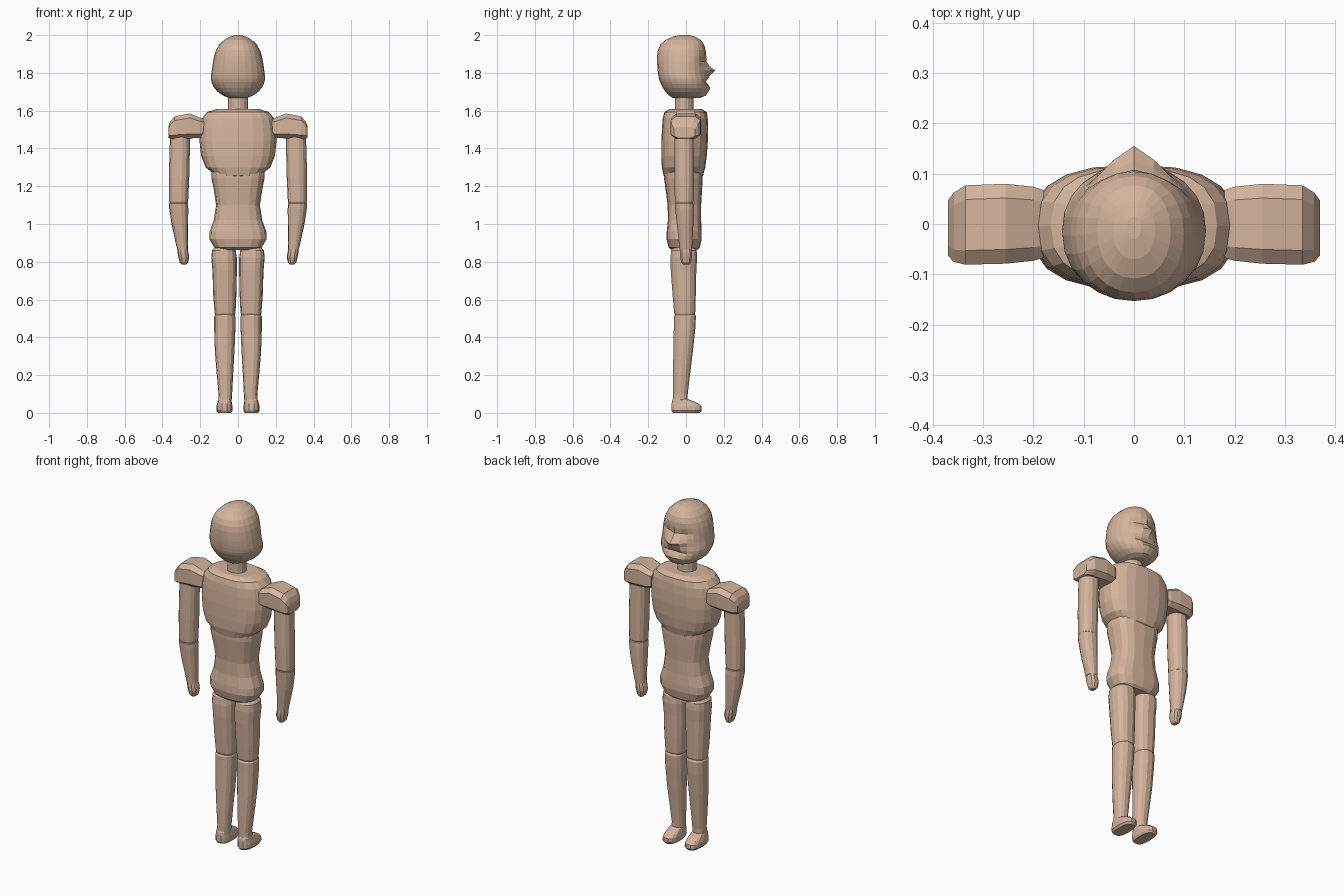
import bpy, bmesh, math

skin = bpy.data.materials.new("tan skin")
skin.diffuse_color = (0.66, 0.46, 0.34, 1)


def loft(name, rings, sides=16, power=2.3, axis="z", turn=0.0, shape=None, mirror=False):
    """Skin superellipse rings: (station, u0, u1, v0, v1)."""
    bm = bmesh.new()
    loops = []
    for s, u0, u1, v0, v1 in rings:
        loop = []
        for i in range(sides):
            a = 2 * math.pi * (i + turn) / sides
            c, d = math.cos(a), math.sin(a)
            u = (u0 + u1) / 2 + (u1 - u0) / 2 * math.copysign(abs(c) ** (2 / power), c)
            v = (v0 + v1) / 2 + (v1 - v0) / 2 * math.copysign(abs(d) ** (2 / power), d)
            p = (u, v, s) if axis == "z" else (s, u, v)
            loop.append(bm.verts.new(shape(*p) if shape else p))
        loops.append(loop)
    for a, b in zip(loops, loops[1:]):
        for i in range(sides):
            j = (i + 1) % sides
            bm.faces.new((a[i], a[j], b[j], b[i]))
    bm.faces.new(loops[0][::-1])
    bm.faces.new(loops[-1])
    bmesh.ops.recalc_face_normals(bm, faces=bm.faces)
    me = bpy.data.meshes.new(name)
    bm.to_mesh(me)
    bm.free()
    me.materials.append(skin)
    ob = bpy.data.objects.new(name, me)
    bpy.context.collection.objects.link(ob)
    if mirror:
        ob.modifiers.new("Mirror", "MIRROR")
    return ob


def bump(x, z, z0, wx, wz):
    return math.exp(-(x / wx) ** 2 - ((z - z0) / wz) ** 2)


# Face relief: broad pointed nose, eye sockets, mouth groove and chin
def face(x, y, z):
    if y > 0.02:
        y += 0.05 * bump(x, z, 1.812, 0.05, 0.024)
        y -= 0.016 * bump(abs(x) - 0.055, z, 1.865, 0.035, 0.025)
        y -= 0.018 * bump(x, z, 1.752, 0.07, 0.012)
        y += 0.008 * bump(x, z, 1.72, 0.05, 0.02)
    return x, y, z


head = [(1.668, .05, -.07, .075), (1.68, .08, -.09, .105), (1.70, .108, -.108, .115),
        (1.72, .125, -.122, .12), (1.74, .136, -.132, .12), (1.752, .14, -.138, .12),
        (1.768, .143, -.143, .116), (1.79, .142, -.147, .108), (1.812, .139, -.15, .105),
        (1.835, .136, -.152, .106), (1.86, .132, -.153, .108), (1.89, .126, -.153, .108),
        (1.92, .116, -.149, .104), (1.95, .099, -.136, .095), (1.975, .073, -.108, .077),
        (1.992, .042, -.07, .047), (2.0, .014, -.03, .015)]
loft("head", [(z, -w, w, a, b) for z, w, a, b in head], 24, 2.15, shape=face)
loft("neck", [(1.57, -.055, .055, -.063, .042), (1.62, -.052, .052, -.06, .04),
              (1.70, -.055, .055, -.06, .04)], 14, 2)

# Chest shell with an arched lower rim
chest = [(1.245, .10, -.095, .075), (1.255, .135, -.118, .09), (1.30, .172, -.128, .102),
         (1.36, .195, -.13, .11), (1.44, .204, -.13, .116), (1.51, .20, -.127, .117),
         (1.56, .19, -.123, .115), (1.592, .165, -.115, .11), (1.608, .115, -.09, .085)]


def rim(x, y, z):
    return x, y, z + (0.9 * x * x if z < 1.27 else 0)


loft("chest", [(z, -w, w, a, b) for z, w, a, b in chest], 20, 2.6, shape=rim)

# Waist and pelvis
waist = [(.862, .10, -.075, .06), (.875, .125, -.092, .073), (.92, .152, -.103, .083),
         (.96, .15, -.102, .083), (1.02, .128, -.096, .08), (1.10, .116, -.097, .08),
         (1.18, .128, -.108, .085), (1.24, .14, -.116, .088), (1.29, .142, -.117, .088)]
loft("abdomen", [(z, -w, w, a, b) for z, w, a, b in waist], 16, 2.8)

# Chamfered shoulder pads
loft("shoulder_pads", [(.18, -.07, .07, 1.465, 1.555), (.20, -.076, .077, 1.455, 1.565),
                       (.255, -.082, .083, 1.45, 1.588), (.335, -.084, .08, 1.448, 1.572),
                       (.358, -.078, .065, 1.45, 1.545), (.369, -.066, .05, 1.455, 1.515)],
     8, 4, axis="x", turn=.5, mirror=True)

# Arms
loft("upper_arms", [(1.105, .268, .36, -.055, .035), (1.12, .264, .364, -.06, .04),
                    (1.25, .258, .366, -.063, .042), (1.47, .253, .36, -.063, .042)],
     14, 2.3, mirror=True)
loft("forearms", [(.865, .266, .322, -.035, .032), (.90, .266, .33, -.038, .035),
                  (1.0, .264, .352, -.05, .04), (1.08, .263, .364, -.058, .042),
                  (1.108, .265, .366, -.06, .041), (1.118, .275, .355, -.05, .03)],
     14, 2.3, mirror=True)
loft("hands", [(.785, .275, .297, -.015, .018), (.795, .265, .308, -.025, .026),
               (.825, .258, .316, -.033, .032), (.85, .262, .32, -.034, .032),
               (.88, .27, .32, -.03, .028)], 10, 2.5, mirror=True)

# Legs
loft("thighs", [(.515, .018, .12, -.058, .045), (.53, .013, .124, -.064, .05),
                (.62, .009, .131, -.072, .053), (.75, .006, .135, -.082, .056),
                (.82, .006, .141, -.084, .06), (.86, .012, .138, -.08, .058),
                (.885, .03, .115, -.06, .04)], 14, 2.4, mirror=True)
loft("shins", [(.045, .035, .105, -.07, .008), (.10, .031, .103, -.07, .01),
               (.20, .026, .112, -.07, .022), (.32, .019, .122, -.068, .037),
               (.44, .014, .126, -.066, .05), (.51, .014, .126, -.066, .054),
               (.528, .022, .116, -.055, .045)], 14, 2.3, mirror=True)

# Feet with a sloping instep
loft("feet", [(.0, .036, .106, -.07, .076), (.012, .029, .115, -.078, .085),
              (.035, .029, .114, -.078, .084), (.05, .032, .11, -.077, .066),
              (.066, .034, .107, -.074, .03), (.075, .04, .10, -.068, .005)],
     14, 2.7, mirror=True)
